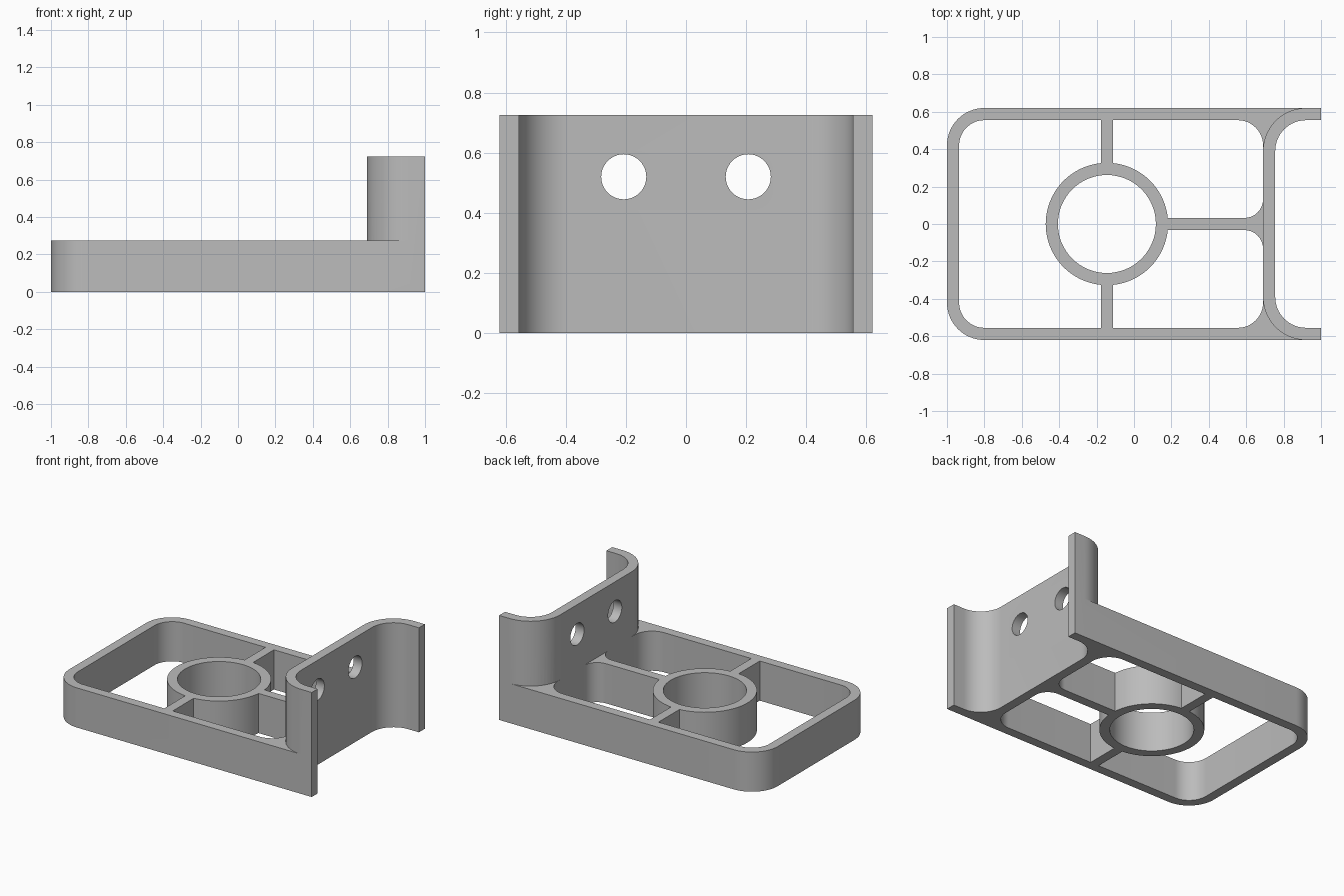
import bpy, bmesh
from math import sin, cos, asin, radians, degrees, pi

if "Cube" in bpy.data.objects:
    bpy.data.objects.remove(bpy.data.objects["Cube"], do_unlink=True)

# Shared dimensions
WALL = 0.065
HALF = WALL / 2
BASE_H, PLATE_H = 0.275, 0.725
OUT_Y = 0.62
IN_Y = OUT_Y - WALL
RING_X, RING_R = -0.145, 0.327
PLATE_X = 0.69

grey = bpy.data.materials.new("plain grey")
grey.use_nodes = True
colour = (0.5, 0.5, 0.5, 1)
grey.diffuse_color = colour
grey.node_tree.nodes["Principled BSDF"].inputs["Base Color"].default_value = colour


def arc(cx, cy, r, start, end, steps=16):
    angles = [radians(start + (end - start) * i / steps) for i in range(steps + 1)]
    return [(cx + r * cos(a), cy + r * sin(a)) for a in angles]


def mirror_y(points):
    return [(x, -y) for x, y in reversed(points)]


def activate(obj):
    bpy.ops.object.select_all(action="DESELECT")
    obj.select_set(True)
    bpy.context.view_layer.objects.active = obj


def extrude_loops(name, loops, height):
    """Fill closed loops (inner ones become openings) and extrude up from z = 0."""
    curve = bpy.data.curves.new(name, "CURVE")
    curve.dimensions = "2D"
    curve.fill_mode = "BOTH"
    curve.extrude = height / 2
    for loop in loops:
        spline = curve.splines.new("POLY")
        spline.points.add(len(loop) - 1)
        for point, (x, y) in zip(spline.points, loop):
            point.co = (x, y, 0, 1)
        spline.use_cyclic_u = True
    obj = bpy.data.objects.new(name, curve)
    bpy.context.collection.objects.link(obj)
    activate(obj)
    bpy.ops.object.convert(target="MESH")
    obj = bpy.context.view_layer.objects.active
    bm = bmesh.new()
    bm.from_mesh(obj.data)
    bmesh.ops.translate(bm, verts=bm.verts, vec=(0, 0, height / 2))
    bmesh.ops.remove_doubles(bm, verts=bm.verts, dist=0.0001)
    bmesh.ops.recalc_face_normals(bm, faces=bm.faces)
    bm.to_mesh(obj.data)
    bm.free()
    obj.data.materials.clear()
    obj.data.materials.append(grey)
    return obj


def combine(target, other, operation):
    mod = target.modifiers.new(operation.lower(), "BOOLEAN")
    mod.object, mod.operation, mod.solver = other, operation, "EXACT"
    activate(target)
    bpy.ops.object.modifier_apply(modifier=mod.name)
    bpy.data.objects.remove(other, do_unlink=True)


# Base frame outline; its end is buried inside the upright plate
half_outline = [(0.92, OUT_Y)] + arc(-0.8, 0.42, 0.2, 90, 180)
half_end = arc(0.92, 0.39, 0.2, 180, 90)
outline = half_outline + mirror_y(half_outline) + mirror_y(half_end) + half_end

# Openings left between frame, ring and ribs
rib_angle = degrees(asin(HALF / RING_R))
half_left = [(RING_X - HALF, IN_Y)] + arc(-0.8, 0.42, 0.135, 90, 180)
left_opening = (half_left + mirror_y(half_left)
                + arc(RING_X, 0, RING_R, 270 - rib_angle, 90 + rib_angle, 48))
right_opening = ([(RING_X + HALF, IN_Y)]
                 + arc(PLATE_X - 0.135, IN_Y - 0.135, 0.135, 90, 0)
                 + arc(PLATE_X - 0.1, HALF + 0.1, 0.1, 0, -90)
                 + arc(RING_X, 0, RING_R, rib_angle, 90 - rib_angle, 24))
bore = arc(RING_X, 0, RING_R - WALL, 0, 360, 64)[:-1]
bracket = extrude_loops("bracket", [outline, left_opening, right_opening,
                                    mirror_y(right_opening), bore], BASE_H)

# Upright plate with curved flanges
half_outer = [(1, OUT_Y)] + arc(0.92, 0.39, 0.23, 90, 180)
half_inner = arc(0.92, 0.39, 0.23 - WALL, 180, 90) + [(1, IN_Y)]
plate = extrude_loops("upright_plate", [half_outer + mirror_y(half_outer)
                                        + mirror_y(half_inner) + half_inner], PLATE_H)
combine(bracket, plate, "UNION")

# Two screw holes through the plate
for side in (-1, 1):
    bpy.ops.mesh.primitive_cylinder_add(vertices=40, radius=0.075, depth=0.3,
                                        location=(0.72, side * 0.207, 0.52),
                                        rotation=(0, pi / 2, 0))
    cutter = bpy.context.object
    cutter.name = "hole_cutter"
    cutter.hide_render = True
    cutter.data.materials.append(grey)
    combine(bracket, cutter, "DIFFERENCE")

activate(bracket)
bpy.ops.object.shade_smooth_by_angle(angle=radians(30))
